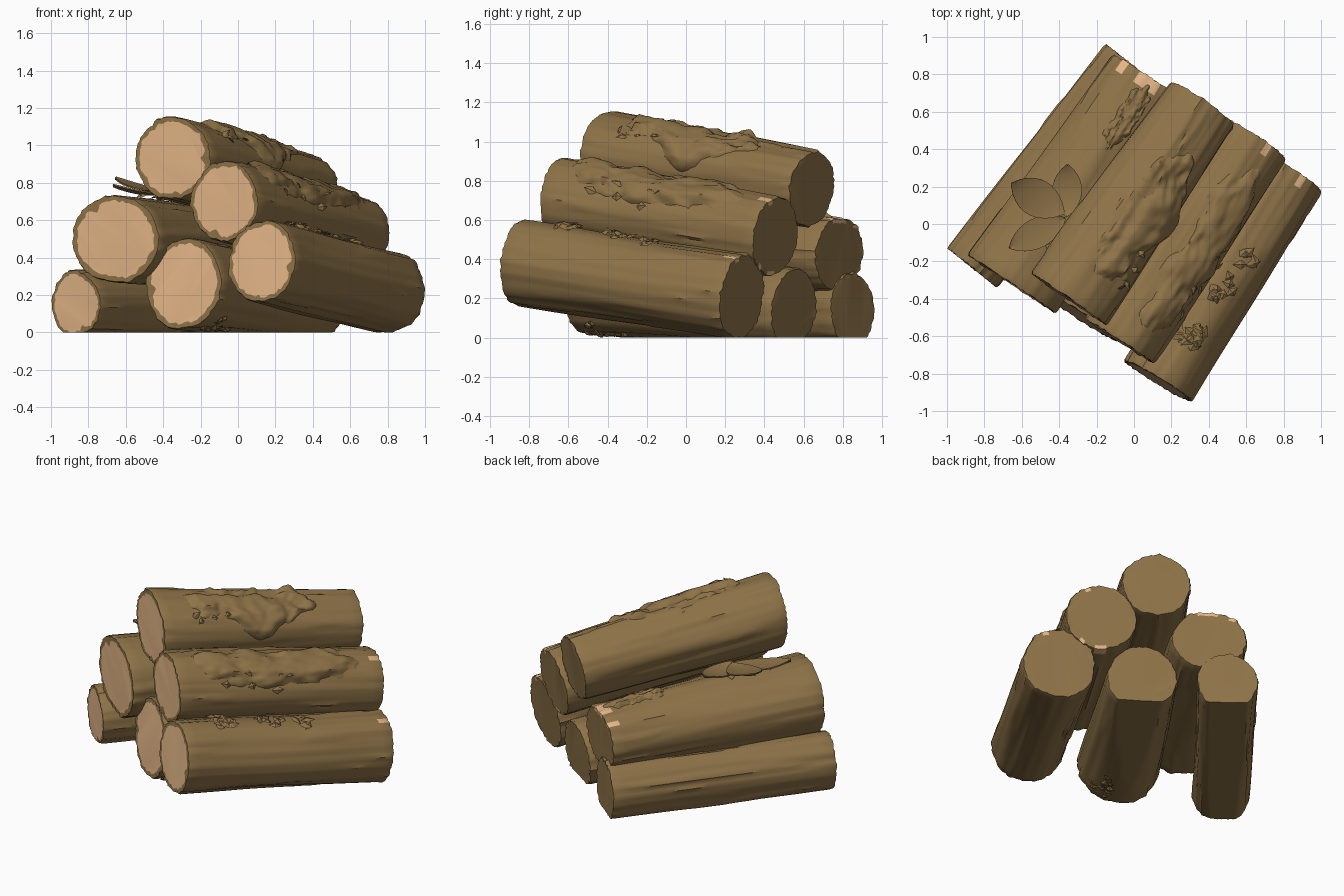
import bpy, bmesh, math, random
from mathutils import Vector, noise

if "Cube" in bpy.data.objects:
    bpy.data.objects.remove(bpy.data.objects["Cube"])

random.seed(7)


def material(name, col):
    m = bpy.data.materials.new(name)
    m.diffuse_color = (*col, 1)
    m.use_nodes = True
    m.node_tree.nodes["Principled BSDF"].inputs["Base Color"].default_value = m.diffuse_color
    return m


BARK = material("bark_brown", (0.27, 0.17, 0.064))
WOOD = material("cut_wood_tan", (0.78, 0.47, 0.245))


def finish(name, bm, angle=40):
    me = bpy.data.meshes.new(name)
    bm.to_mesh(me)
    bm.free()
    ob = bpy.data.objects.new(name, me)
    bpy.context.collection.objects.link(ob)
    me.materials.append(BARK)
    me.materials.append(WOOD)
    bpy.ops.object.select_all(action='DESELECT')
    ob.select_set(True)
    bpy.context.view_layer.objects.active = ob
    bpy.ops.object.shade_smooth_by_angle(angle=math.radians(angle))
    return ob


class Log:
    """A tapered, slightly lumpy log from a (cut front) to b (back)."""

    def __init__(self, a, b, r0, r1, seed, lean=0.0, chips=()):
        self.a, self.b, self.r0, self.r1 = Vector(a), Vector(b), r0, r1
        self.seed, self.lean, self.chips = seed, lean, chips
        self.d = (self.b - self.a).normalized()
        self.s = self.d.cross(Vector((0, 0, 1))).normalized()
        self.u = self.s.cross(self.d)

    def point(self, t, th, off=0.0, k=1.0, push=0.0):
        rs = self.r0[0] * (1 - t) + self.r1[0] * t
        ru = self.r0[1] * (1 - t) + self.r1[1] * t
        c, s = math.cos(th), math.sin(th)
        # long ridges and loose plates in the bark, and a coarse wobble
        w = 0.013 * noise.noise(Vector((c * 1.5, s * 1.5, t * 1.5 + self.seed * 9)))
        w += 0.009 * noise.noise(Vector((c * 6, s * 6, t * 1.2 + self.seed * 5)))
        if noise.noise(Vector((c * 5, s * 5, t * 2 + self.seed * 7))) > 0.3:
            w += 0.006
        p = self.a.lerp(self.b, t) + self.d * (push - self.lean * s * k * (1 - t))
        p += self.s * c * ((rs + w) * k + off) + self.u * s * ((ru + w) * k + off)
        p.z = max(p.z, 0.0)          # logs on the ground are flattened
        return p

    def build(self, name):
        N, M = 72, 24
        bm = bmesh.new()
        angs = [2 * math.pi * i / N for i in range(N)]

        def ring(t, kf, push):
            return [bm.verts.new(self.point(t, th, 0, kf(i), push(i))) for i, th in enumerate(angs)]

        def bridge(r, q, mat=lambda i: 0):
            for i in range(N):
                j = (i + 1) % N
                f = bm.faces.new((r[i], r[j], q[j], q[i]))
                f.material_index = mat(i)

        def chipped(i):
            deg = (360 * (i + 0.5) / N + 180) % 360 - 180
            return int(any(lo <= deg <= hi for lo, hi in self.chips))

        rag = [random.uniform(-0.009, 0.009) for _ in angs]
        edge = [0.87 + 0.05 * noise.noise(Vector((math.cos(a) * 4, math.sin(a) * 4, self.seed * 3)))
                + random.uniform(-0.02, 0.02) for a in angs]
        notch = random.randrange(N)
        for k, e in ((-1, 0.77), (0, 0.73), (1, 0.79)):
            edge[(notch + k) % N] = e
        # front cut: pale wood inside a ragged bark rim
        prev = ring(0, lambda i: edge[i], lambda i: 0)
        f = bm.faces.new(prev)
        f.material_index = 1
        q = ring(0, lambda i: 0.975, lambda i: rag[i] * 0.5)
        bridge(prev, q)
        prev = q
        # bark sides, chipped to pale wood at the far rim
        for j in range(M + 1):
            t = 0.012 + 0.976 * j / M
            q = ring(t, lambda i: 1.0, lambda i: rag[i] if j in (0, M) else 0)
            bridge(prev, q, chipped if j == M else (lambda i: 0))
            prev = q
        # back end: bark coloured with a few pale chips on the rim
        q = ring(1, lambda i: 0.975, lambda i: rag[i] * 0.5)
        bridge(prev, q, chipped)
        prev = q
        q = ring(1, lambda i: 0.87, lambda i: 0)
        bridge(prev, q, chipped)
        bm.faces.new(q[::-1])
        bmesh.ops.recalc_face_normals(bm, faces=bm.faces)
        return finish(name, bm)


LOGS = {
    "log_bottom_left": Log((-.87, -.23, .15), (-.01, .85, .14), (.165, .18), (.182, .19), 1),
    "log_middle_left": Log((-.655, -.32, .50), (.075, .78, .425), (.285, .235), (.22, .187), 2,
                           .01, ((70, 105), (125, 134))),
    "log_bottom_middle": Log((-.29, -.49, .26), (.40, .55, .15), (.25, .24), (.21, .205), 3),
    "log_bottom_right": Log((.13, -.84, .38), (.815, .285, .21), (.217, .217), (.217, .217), 4,
                            .01, ((62, 72),)),
    "log_middle_right": Log((-.07, -.63, .70), (.635, .455, .515), (.215, .212), (.212, .205), 5,
                            .025, ((58, 72), (-102, -82), (-62, -52))),
    "log_top": Log((-.35, -.40, .932), (.365, .64, .755), (.245, .222), (.205, .2), 6, .025),
}
for n, l in LOGS.items():
    l.build(n)


# moss: a lumpy skin whose edges sink into the log, hanging lower near 'drip'
def moss(name, log, t0, t1, a0, a1, height, seed, drip=0.6, hang=0.0):
    bm = bmesh.new()
    NT, NA = 52, 26
    rows = []
    for i in range(NT + 1):
        u = i / NT
        row = []
        low = a0 - hang * max(0, 1 - abs(u - drip) * 3.5)
        for j in range(NA + 1):
            v = j / NA
            t = t0 + (t1 - t0) * u
            th = math.radians(low + (a1 - low) * v)
            q = Vector((u * 7, v * 3.5, seed))
            e = 0.85 - (2 * u - 1) ** 4 - (2 * v - 1) ** 2 + 0.75 * noise.noise(q) + 0.3 * noise.noise(q * 2.7)
            h = max(-0.03, min(height, height * 1.6 * e)) + 0.009 * noise.noise(q * 2)
            row.append(bm.verts.new(log.point(t, th, h)))
        rows.append(row)
    for i in range(NT):
        for j in range(NA):
            bm.faces.new((rows[i][j], rows[i + 1][j], rows[i + 1][j + 1], rows[i][j + 1]))
    bmesh.ops.recalc_face_normals(bm, faces=bm.faces)
    finish(name, bm, 50)


moss("moss_top", LOGS["log_top"], .12, .78, 35, 100, .032, 1.3, .55, 38)
moss("moss_middle_right", LOGS["log_middle_right"], .1, .9, 25, 100, .03, 4.7, .35, 10)
moss("moss_middle_left", LOGS["log_middle_left"], .66, .97, 70, 100, .02, 8.1)


# leaves: pointed ovals, gently curled
def leaf(bm, base, tip, width, up, curl=0.02):
    base, tip, up = Vector(base), Vector(tip), Vector(up)
    side = (tip - base).cross(up).normalized()
    nrm = side.cross(tip - base).normalized()
    rows = []
    for i in range(11):
        u = i / 10
        w = width * 0.5 * max(math.sin(math.pi * u), 0.02) ** 0.7
        mid = base.lerp(tip, u) + nrm * curl * (2 * u - 1) ** 2
        for lift in (0.004, -0.004):
            rows.append([bm.verts.new(mid + side * w * k + nrm * (lift + curl * abs(k) * 0.5))
                         for k in (-1, 0, 1)])
    tops, lows = rows[0::2], rows[1::2]
    loops = [t + l[::-1] for t, l in zip(tops, lows)]
    for p, q in zip(loops, loops[1:]):
        for k in range(6):
            m = (k + 1) % 6
            bm.faces.new((p[k], p[m], q[m], q[k]))
    bm.faces.new(loops[0][::-1])
    bm.faces.new(loops[-1])


bm = bmesh.new()
top = LOGS["log_top"]
leaf(bm, (-.38, .06, .73), (-.66, .22, .80), .20, (0, 0, 1))
leaf(bm, (-.36, .04, .73), (-.355, .32, .74), .16, (0, 0, 1))
leaf(bm, (-.37, .03, .72), (-.67, -.13, .76), .16, (0, 0, 1))
# one leaf lies flat against the left side of the top log
leaf(bm, top.point(.19, math.radians(206), .012), top.point(.17, math.radians(158), .012), .16, -top.s, -.02)
bmesh.ops.recalc_face_normals(bm, faces=bm.faces)
finish("large_leaves", bm)


# small ragged foliage scattered on the bark
def litter(name, log, t0, t1, a0, a1, count, size):
    bm = bmesh.new()
    for _ in range(count):
        t = random.uniform(t0, t1)
        th = math.radians(random.uniform(a0, a1))
        p = log.point(t, th)
        out = log.s * math.cos(th) + log.u * math.sin(th)
        v = Vector((random.uniform(-1, 1), random.uniform(-1, 1), random.uniform(-.3, .5)))
        v = (v - out * v.dot(out) * 0.7).normalized() * size * random.uniform(.7, 1.3)
        w = v.cross(out).normalized() * size * 0.4
        pts = [p - v * .5, p + w + out * .012, p + v * .6 + out * .018, p - w + out * .012, p + out * .022]
        for c in pts:
            c.z = max(c.z, 0)
        vs = [bm.verts.new(c) for c in pts]
        for k in range(4):
            bm.faces.new((vs[k], vs[(k + 1) % 4], vs[4]))
        bm.faces.new(vs[3::-1])
    bmesh.ops.recalc_face_normals(bm, faces=bm.faces)
    finish(name, bm, 20)


right = LOGS["log_bottom_right"]
litter("foliage_clump", right, .17, .25, 70, 105, 20, .075)
litter("foliage_scatter", right, .35, .62, 60, 92, 16, .065)
litter("foliage_top", top, .12, .4, 30, 80, 6, .05)
litter("foliage_middle_right", LOGS["log_middle_right"], .15, .6, 15, 50, 9, .06)
litter("foliage_middle_left", LOGS["log_middle_left"], .2, .4, 75, 100, 6, .06)
litter("foliage_ground", LOGS["log_bottom_middle"], .05, .25, -75, -45, 14, .06)
